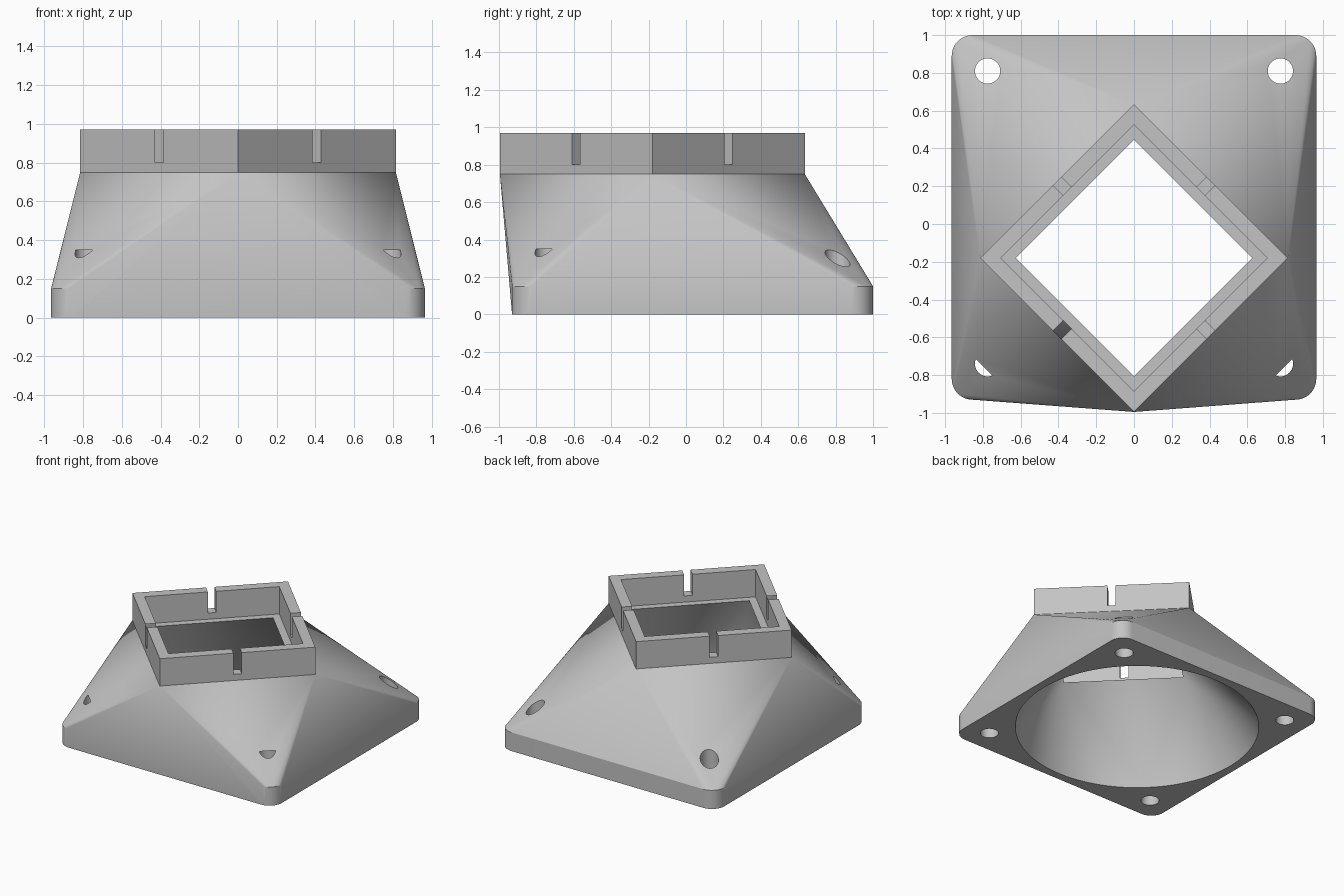
import bpy, bmesh, math
from mathutils import Vector, Matrix

cube = bpy.data.objects.get("Cube")
if cube:
    bpy.data.objects.remove(cube, do_unlink=True)

BASE_Y, NECK_Y = 0.035, -0.18        # centres of the plate and of the collar
PLATE_Z, NECK_Z, TOP_Z = 0.15, 0.75, 0.97
HALF, CORNER = 0.965, 0.11           # plate half width and corner radius

grey = bpy.data.materials.new("light grey")
grey.use_nodes = True
grey.diffuse_color = (0.55, 0.55, 0.55, 1)
grey.node_tree.nodes["Principled BSDF"].inputs["Base Color"].default_value = (0.55, 0.55, 0.55, 1)


def circle(r, y, z, n):
    return [Vector((r * math.cos(i * math.tau / n), y + r * math.sin(i * math.tau / n), z))
            for i in range(n)]


def diamond(r, z):
    return circle(r, NECK_Y, z, 4)


def rounded_square(z, steps=12):
    points = []
    for k in range(4):
        for i in range(steps + 1):
            a = (k + i / steps) * math.pi / 2
            mid = (k + 0.5) * math.pi / 2
            inner = (HALF - CORNER) * math.sqrt(2)
            points.append(Vector((inner * math.cos(mid) + CORNER * math.cos(a),
                                  BASE_Y + inner * math.sin(mid) + CORNER * math.sin(a), z)))
    return points


def hull(name, points, raise_top=0):
    """Convex solid through the points, with its flat top optionally extruded up."""
    bm = bmesh.new()
    for p in points:
        bm.verts.new(p)
    bmesh.ops.convex_hull(bm, input=bm.verts)
    bmesh.ops.dissolve_limit(bm, angle_limit=math.radians(0.5), verts=bm.verts, edges=bm.edges)
    if raise_top:
        top = max(bm.faces, key=lambda f: f.calc_center_median().z)
        new = bmesh.ops.extrude_face_region(bm, geom=[top])["geom"]
        bmesh.ops.translate(bm, vec=(0, 0, raise_top),
                            verts=[g for g in new if isinstance(g, bmesh.types.BMVert)])
        if top.is_valid:
            bmesh.ops.delete(bm, geom=[top], context='FACES_ONLY')
    bmesh.ops.recalc_face_normals(bm, faces=bm.faces)
    mesh = bpy.data.meshes.new(name)
    bm.to_mesh(mesh)
    bm.free()
    obj = bpy.data.objects.new(name, mesh)
    bpy.context.collection.objects.link(obj)
    return obj


def cut(target, cutter):
    bpy.context.view_layer.objects.active = target
    mod = target.modifiers.new("cut", 'BOOLEAN')
    mod.operation, mod.solver, mod.object = 'DIFFERENCE', 'EXACT', cutter
    bpy.ops.object.modifier_apply(modifier=mod.name)
    bpy.data.objects.remove(cutter, do_unlink=True)


# Body: rounded plate lofted to a turned square, with the collar raised from it
body = hull("adapter_body", rounded_square(0) + rounded_square(PLATE_Z) + diamond(0.815, NECK_Z),
            TOP_Z - NECK_Z)
body.data.materials.append(grey)

# Square pocket inside the collar, leaving a ledge
cut(body, hull("pocket_cutter", diamond(0.705, NECK_Z) + diamond(0.705, 1.1)))

# Funnel from the round opening below to the square opening above
cut(body, hull("funnel_cutter", circle(0.9, BASE_Y, -0.05, 96) + circle(0.9, BASE_Y, 0, 96)
               + diamond(0.625, NECK_Z), 0.05))

# Blind screw holes at the plate corners
for x in (-0.775, 0.775):
    for y in (-0.775, 0.775):
        ring = circle(0.067, y + BASE_Y, -0.05, 40)
        points = [p + Vector((x, 0, 0)) for p in ring]
        cut(body, hull("hole_cutter", points + [p + Vector((0, 0, 0.40)) for p in points]))

# Slots through the middle of each collar wall
for k in range(4):
    turn = Matrix.Rotation((k + 0.5) * math.pi / 2, 3, 'Z')
    points = [turn @ Vector((r, w, z)) + Vector((0, NECK_Y, 0))
              for r in (0.48, 0.62) for w in (-0.031, 0.031) for z in (0.8, 1.1)]
    cut(body, hull("slot_cutter", points))

# Smooth the round corners and funnel, keep the folds sharp
bpy.ops.object.select_all(action='DESELECT')
body.select_set(True)
bpy.context.view_layer.objects.active = body
bpy.ops.object.shade_smooth_by_angle(angle=math.radians(20))
